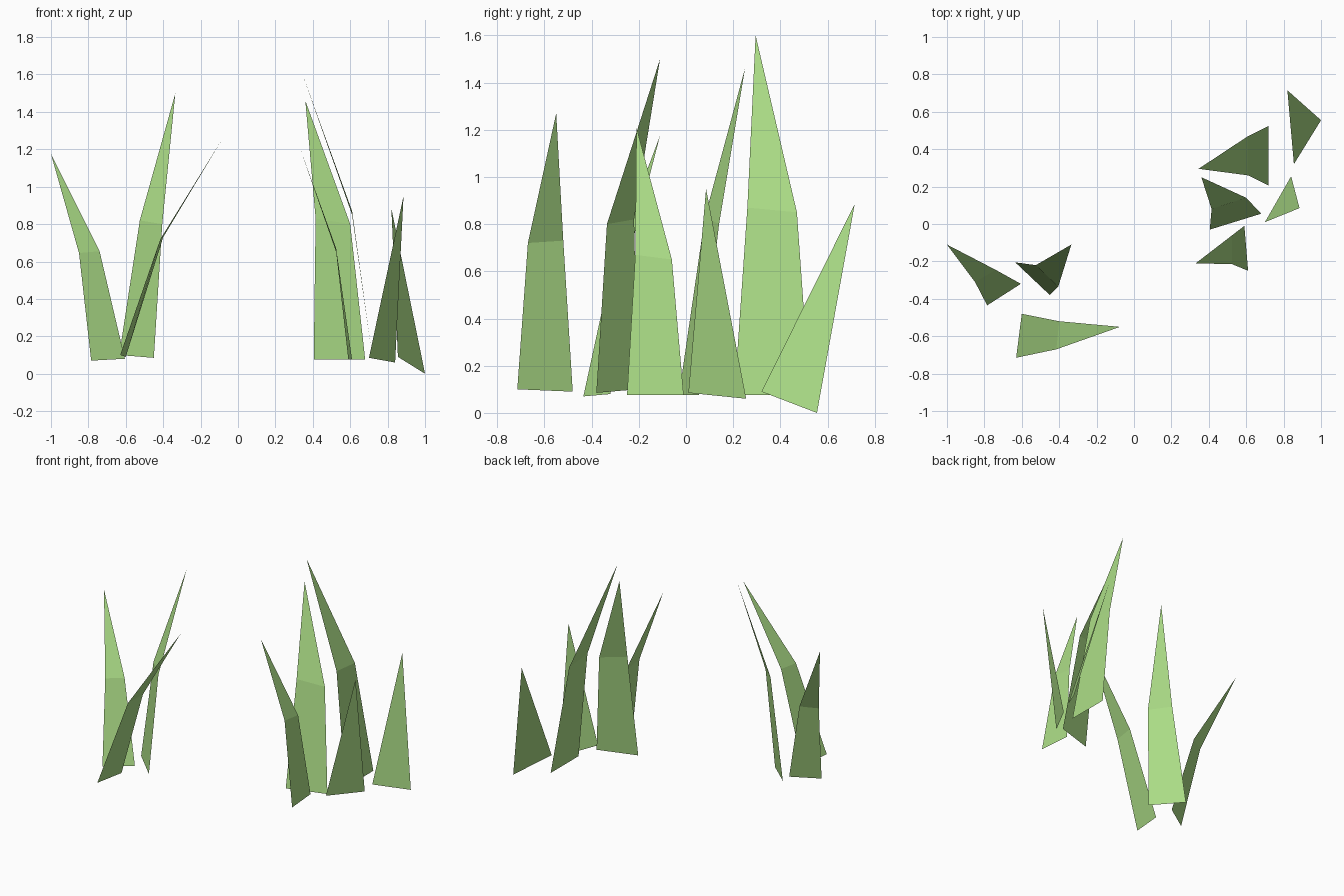
import bpy

# one flat leaf green for every blade
green = bpy.data.materials.new("leaf green")
green.diffuse_color = (0.41, 0.72, 0.24, 1.0)


def blade(name, *pts):
    """Flat folded blade: base pair, optional bend pair, tip."""
    n = len(pts)
    faces = [(0, 1, 3, 2), (2, 3, 4)] if n == 5 else [(0, 1, 2)]
    mesh = bpy.data.meshes.new(name)
    mesh.from_pydata(pts, [], faces)
    mesh.materials.append(green)
    mesh.update()
    obj = bpy.data.objects.new(name, mesh)
    bpy.context.collection.objects.link(obj)
    return obj


# left clump: three tall bent blades
blade("left_outer_blade", (-0.785, -0.435, 0.07), (-0.605, -0.32, 0.08),
      (-0.85, -0.31, 0.645), (-0.74, -0.245, 0.655), (-1.0, -0.11, 1.175))
blade("left_back_blade", (-0.635, -0.205, 0.10), (-0.45, -0.38, 0.085),
      (-0.525, -0.22, 0.82), (-0.405, -0.335, 0.80), (-0.335, -0.11, 1.50))
blade("left_front_blade", (-0.60, -0.48, 0.09), (-0.63, -0.715, 0.10),
      (-0.40, -0.52, 0.73), (-0.415, -0.67, 0.72), (-0.075, -0.55, 1.27))

# right clump: three tall bent blades
blade("right_middle_blade", (0.405, -0.03, 0.075), (0.68, 0.055, 0.075),
      (0.415, 0.08, 0.83), (0.60, 0.14, 0.80), (0.36, 0.25, 1.46))
blade("right_back_blade", (0.72, 0.205, 0.075), (0.72, 0.525, 0.075),
      (0.61, 0.26, 0.87), (0.61, 0.47, 0.85), (0.345, 0.295, 1.60))
blade("right_front_blade", (0.61, -0.25, 0.075), (0.59, -0.01, 0.075),
      (0.525, -0.215, 0.67), (0.525, -0.06, 0.65), (0.33, -0.21, 1.21))

# right clump: two short straight blades
blade("short_inner_blade", (0.70, 0.01, 0.085), (0.84, 0.255, 0.06), (0.885, 0.085, 0.95))
blade("short_outer_blade", (0.855, 0.32, 0.09), (1.0, 0.555, 0.0), (0.82, 0.715, 0.885))
